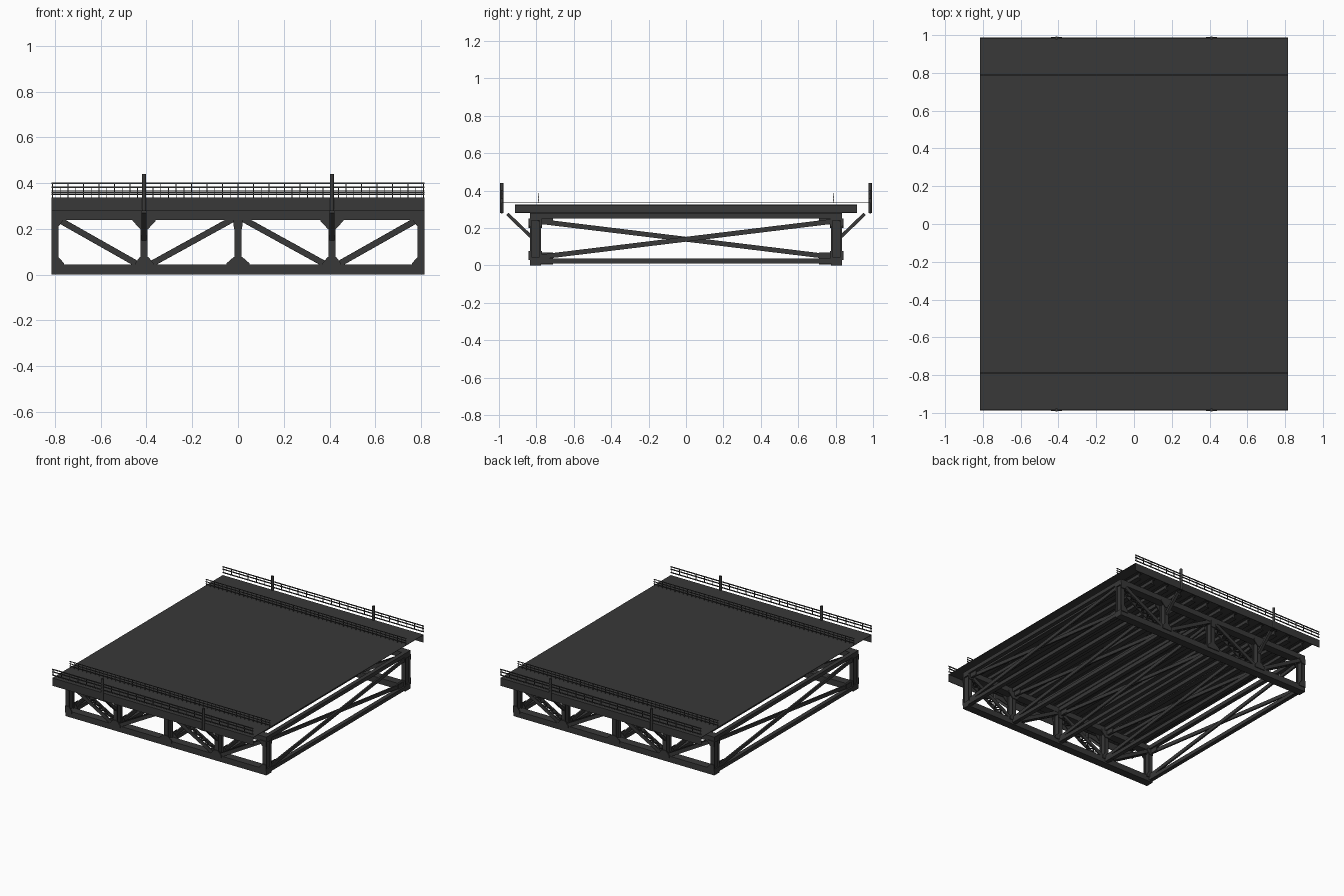
import bpy, bmesh, math
from mathutils import Vector, Matrix

if "Cube" in bpy.data.objects:
    bpy.data.objects.remove(bpy.data.objects["Cube"])

mat = bpy.data.materials.new("dark_steel")
mat.diffuse_color = (0.04, 0.04, 0.04, 1)
mat.use_nodes = True
mat.node_tree.nodes["Principled BSDF"].inputs["Base Color"].default_value = mat.diffuse_color


def finish(name, bm):
    me = bpy.data.meshes.new(name)
    bm.to_mesh(me)
    bm.free()
    ob = bpy.data.objects.new(name, me)
    bpy.context.collection.objects.link(ob)
    me.materials.append(mat)
    return ob


def box(bm, x0, x1, y0, y1, z0, z1):
    m = Matrix.Translation(((x0 + x1) / 2, (y0 + y1) / 2, (z0 + z1) / 2)) @ \
        Matrix.Diagonal((x1 - x0, y1 - y0, z1 - z0, 1))
    bmesh.ops.create_cube(bm, size=1, matrix=m)


def bar(bm, a, b, w, h, side):
    # rectangular bar from a to b; w is measured along the side direction
    a, b = Vector(a), Vector(b)
    d = (b - a).normalized()
    s = Vector(side)
    s = (s - d * s.dot(d)).normalized()
    n = d.cross(s)
    rot = Matrix((s, n, d)).transposed().to_4x4()
    m = Matrix.Translation((a + b) / 2) @ rot @ Matrix.Diagonal((w, h, (b - a).length, 1))
    bmesh.ops.create_cube(bm, size=1, matrix=m)


def plate(bm, pts, y, t=0.006):
    # flat gusset plate in the xz plane
    f = bm.faces.new([bm.verts.new((x, y - t / 2, z)) for x, z in pts])
    r = bmesh.ops.extrude_face_region(bm, geom=[f])
    vs = [v for v in r["geom"] if isinstance(v, bmesh.types.BMVert)]
    bmesh.ops.translate(bm, verts=vs, vec=(0, t, 0))
    bmesh.ops.recalc_face_normals(bm, faces=bm.faces)


L = 0.815
NODES = [-0.8, -0.41, 0, 0.41, 0.8]

# Thin roadway surface
bm = bmesh.new()
box(bm, -L, L, -0.985, 0.985, 0.334, 0.337)
finish("deck", bm)

# Transverse floor beams (I sections)
bm = bmesh.new()
for i in range(13):
    x = -0.72 + i * 0.12
    box(bm, x - 0.004, x + 0.004, -0.915, 0.915, 0.283, 0.322)
    box(bm, x - 0.018, x + 0.018, -0.915, 0.915, 0.28, 0.286)
    box(bm, x - 0.018, x + 0.018, -0.915, 0.915, 0.319, 0.325)
finish("floor_beams", bm)

# Cross frames between the trusses
bm = bmesh.new()
for x in NODES:
    box(bm, x - 0.015, x + 0.015, -0.78, 0.78, 0.01, 0.037)
    box(bm, x - 0.015, x + 0.015, -0.78, 0.78, 0.252, 0.28)
    bar(bm, (x - 0.006, -0.78, 0.235), (x - 0.006, 0.78, 0.045), 0.012, 0.026, (1, 0, 0))
    bar(bm, (x + 0.006, -0.78, 0.045), (x + 0.006, 0.78, 0.235), 0.012, 0.026, (1, 0, 0))
    for s in (-1, 1):
        a, b = sorted((s * 0.71, s * 0.775))
        box(bm, x - 0.003, x + 0.003, a, b, 0.006, 0.07)
        box(bm, x - 0.003, x + 0.003, a, b, 0.22, 0.28)
finish("cross_frames", bm)

for s, tag in ((-1, "front"), (1, "back")):
    yc = s * 0.805
    y0, y1 = yc - 0.03, yc + 0.03

    # Truss chords and verticals
    bm = bmesh.new()
    box(bm, -L, L, y0, y1, 0, 0.044)
    box(bm, -L, L, y0, y1, 0.24, 0.28)
    for x in NODES:
        for y in (y0 + 0.004, y1 - 0.004):
            box(bm, x - 0.015, x + 0.015, y - 0.004, y + 0.004, 0.04, 0.245)
        box(bm, x - 0.005, x + 0.005, y0 + 0.004, y1 - 0.004, 0.04, 0.245)
    finish(tag + "_truss_frame", bm)

    # Laced diagonals: two side bars with zigzag strips
    bm = bmesh.new()
    for xa, za, xb, zb in ((-0.8, 0.25, -0.42, 0.035), (-0.4, 0.035, -0.01, 0.25),
                           (0.01, 0.25, 0.4, 0.035), (0.42, 0.035, 0.8, 0.25)):
        d = Vector((xb - xa, 0, zb - za))
        n = Vector((-d.z, 0, d.x)).normalized()
        for y in (y0 + 0.006, y1 - 0.006):
            bar(bm, (xa, y, za), (xb, y, zb), 0.008, 0.026, (0, 1, 0))
        N = 16
        for k in (-1, 1):
            for i in range(N):
                e = 0.022 * (1 if i % 2 else -1)
                p = Vector((xa, yc - e, za)) + d * (i / N) + n * 0.012 * k
                q = Vector((xa, yc + e, za)) + d * ((i + 1) / N) + n * 0.012 * k
                bar(bm, p, q, 0.003, 0.007, n)
    finish(tag + "_truss_diagonals", bm)

    # Gusset plates at the joints
    bm = bmesh.new()
    for y in (y0 - 0.003, y1 + 0.003):
        for x in (-0.41, 0, 0.41):
            w = 0.02 if x == 0 else 0.05
            plate(bm, [(x - w, 0.25), (x - w, 0.235), (x - 0.018, 0.2), (x + 0.018, 0.2),
                       (x + w, 0.235), (x + w, 0.25)], y)
            w = 0.05 if x == 0 else 0.04
            plate(bm, [(x - w, 0.03), (x - w, 0.05), (x - 0.018, 0.078), (x + 0.018, 0.078),
                       (x + w, 0.05), (x + w, 0.03)], y)
        for k in (-1, 1):
            plate(bm, [(k * L, 0.03), (k * L, 0.078), (k * 0.785, 0.078),
                       (k * 0.76, 0.05), (k * 0.76, 0.03)], y)
            plate(bm, [(k * L, 0.25), (k * L, 0.21), (k * 0.785, 0.21),
                       (k * 0.765, 0.235), (k * 0.765, 0.25)], y)
    finish(tag + "_gussets", bm)

    # Edge fascia
    bm = bmesh.new()
    box(bm, -L, L, s * 0.985 - 0.002, s * 0.985 + 0.002, 0.28, 0.337)
    finish(tag + "_fascia", bm)

    # Lamp-like posts with sloping brackets
    bm = bmesh.new()
    for x in (-0.41, 0.41):
        bmesh.ops.create_cone(bm, cap_ends=True, segments=12, radius1=0.009, radius2=0.009,
                              depth=0.16, matrix=Matrix.Translation((x, s * 0.985, 0.36)))
        bar(bm, (x, s * 0.955, 0.275), (x, s * 0.83, 0.155), 0.022, 0.018, (1, 0, 0))
        box(bm, x - 0.03, x + 0.03, s * 0.985 - 0.005, s * 0.985 + 0.005, 0.278, 0.284)
    finish(tag + "_posts_and_brackets", bm)

    # Outer ladder-style railing
    bm = bmesh.new()
    y = s * 0.985
    for z in (0.4, 0.382, 0.358):
        box(bm, -L, L, y - 0.003, y + 0.003, z - 0.003, z + 0.003)
    for i in range(25):
        x = -0.81 + i * 0.0675
        box(bm, x - 0.002, x + 0.002, y - 0.002, y + 0.002, 0.358, 0.4)
    finish(tag + "_outer_railing", bm)

    # Inner low railing
    bm = bmesh.new()
    y = s * 0.788
    for z in (0.383, 0.366, 0.35):
        box(bm, -L, L, y - 0.0025, y + 0.0025, z - 0.002, z + 0.002)
    for i in range(49):
        x = -0.81 + i * 0.03375
        box(bm, x - 0.0015, x + 0.0015, y - 0.0015, y + 0.0015, 0.336, 0.383)
    finish(tag + "_inner_railing", bm)
